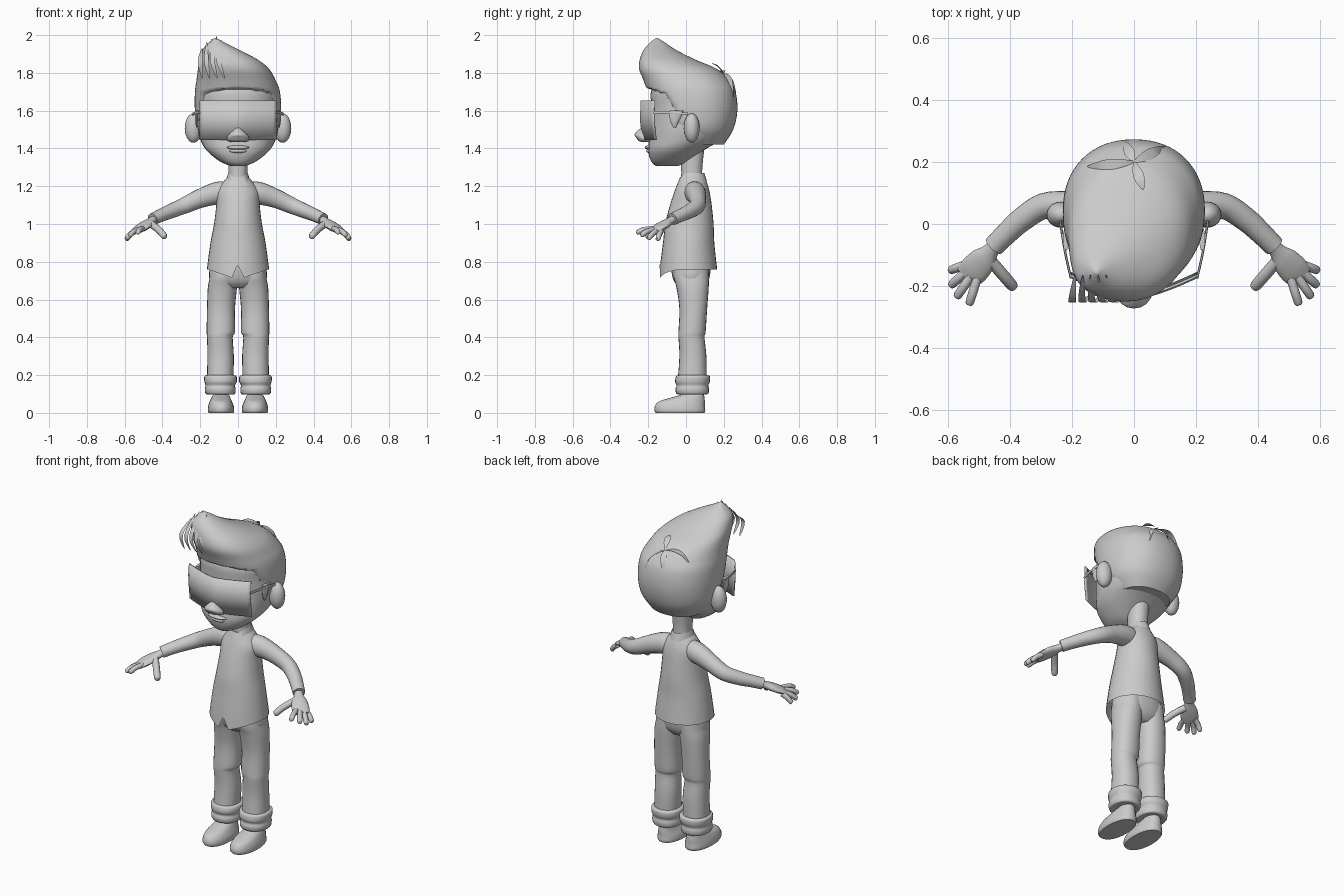
import bpy, bmesh, math
from mathutils import Vector
from mathutils.bvhtree import BVHTree

if "Cube" in bpy.data.objects:
    bpy.data.objects.remove(bpy.data.objects["Cube"])

GREY = bpy.data.materials.new("plain_grey")
GREY.diffuse_color = (0.6, 0.6, 0.6, 1)
GREY.use_nodes = True
GREY.node_tree.nodes["Principled BSDF"].inputs["Base Color"].default_value = GREY.diffuse_color


def finish(name, bm, angle=50):
    bmesh.ops.recalc_face_normals(bm, faces=bm.faces)
    me = bpy.data.meshes.new(name)
    bm.to_mesh(me)
    bm.free()
    ob = bpy.data.objects.new(name, me)
    bpy.context.collection.objects.link(ob)
    me.materials.append(GREY)
    bpy.ops.object.select_all(action='DESELECT')
    bpy.context.view_layer.objects.active = ob
    ob.select_set(True)
    bpy.ops.object.shade_smooth_by_angle(angle=math.radians(angle))
    return ob


def spline(rows, steps):
    """Catmull-Rom interpolation of rows of numbers."""
    rows = [Vector(r) for r in rows]
    out = []
    for i in range(len(rows) - 1):
        a, b, c, d = rows[max(i - 1, 0)], rows[i], rows[i + 1], rows[min(i + 2, len(rows) - 1)]
        for k in range(steps):
            t = k / steps
            out.append(0.5 * (2 * b + (c - a) * t + (2 * a - 5 * b + 4 * c - d) * t * t
                              + (3 * b - a - 3 * c + d) * t ** 3))
    return out + [rows[-1]]


def skin(rings, caps=(True, True)):
    bm = bmesh.new()
    vs = [[bm.verts.new(p) for p in r] for r in rings]
    n = len(vs[0])
    for a, b in zip(vs, vs[1:]):
        for i in range(n):
            bm.faces.new((a[i], a[(i + 1) % n], b[(i + 1) % n], b[i]))
    if caps[0]:
        bm.faces.new(vs[0])
    if caps[1]:
        bm.faces.new(vs[-1])
    return bm


def stack(rows, s=1, n=32, steps=4, power=2.2):
    """Level oval rings from rows of z, x0, x1, y0, y1; s=-1 mirrors."""
    rings = []
    for z, x0, x1, y0, y1 in spline(rows, steps):
        ring = []
        for i in range(n):
            a = math.tau * i / n
            c, d = math.sin(a), -math.cos(a)
            c = math.copysign(abs(c) ** (2 / power), c)
            d = math.copysign(abs(d) ** (2 / power), d)
            ring.append(Vector((s * ((x0 + x1) + (x1 - x0) * c) / 2, ((y0 + y1) + (y1 - y0) * d) / 2, z)))
        rings.append(ring)
    return rings


def sym(rows):
    return [(z, -x, x, y0, y1) for z, x, y0, y1 in rows]


def tube(name, rows, s=1, n=12, steps=4):
    """Tube along rows of x, y, z, half width, half height."""
    pts = spline(rows, steps)
    rings = []
    for i, p in enumerate(pts):
        a, b = pts[max(i - 1, 0)], pts[min(i + 1, len(pts) - 1)]
        t = Vector(b[:3]) - Vector(a[:3])
        side = t.cross(Vector((0, 0, 1))).normalized()
        up = side.cross(t).normalized()
        ring = []
        for k in range(n):
            w = math.tau * k / n
            q = Vector(p[:3]) + side * math.cos(w) * p[3] + up * math.sin(w) * p[4]
            ring.append(Vector((q.x * s, q.y, q.z)))
        rings.append(ring)
    return finish(name, skin(rings))


def ball(name, loc, size):
    bm = bmesh.new()
    bmesh.ops.create_uvsphere(bm, u_segments=20, v_segments=12, radius=1)
    for v in bm.verts:
        v.co = Vector(loc) + Vector(v.co[i] * size[i] for i in range(3))
    return finish(name, bm)


# Head and neck
finish("head", skin(stack(sym([
    (1.308, .04, -.16, -.04), (1.325, .085, -.18, 0), (1.36, .135, -.195, .05), (1.40, .175, -.2, .11),
    (1.45, .2, -.195, .19), (1.52, .215, -.19, .24), (1.62, .215, -.185, .25), (1.72, .2, -.18, .2),
    (1.80, .1, -.1, .1)]))))
finish("neck", skin(stack(sym([(1.18, .055, -.03, .1), (1.27, .05, -.025, .085), (1.42, .055, -.03, .1)]))))
finish("nose", skin(stack(sym([
    (1.433, .03, -.23, -.17), (1.44, .055, -.25, -.17), (1.458, .06, -.264, -.17), (1.475, .048, -.272, -.17),
    (1.50, .025, -.25, -.17), (1.53, .01, -.21, -.17)]), n=16)))
ball("upper_lip", (0, -.192, 1.405), (.06, .026, .012))
ball("lower_lip", (0, -.186, 1.387), (.05, .024, .013))

# Hair with swept quiff; tucks under the scalp in front of the hairline
hair = stack([
    (1.42, -.15, .15, -.05, .20), (1.50, -.212, .212, -.15, .25), (1.60, -.228, .228, -.185, .272),
    (1.70, -.228, .222, -.205, .262), (1.76, -.22, .20, -.225, .228), (1.82, -.212, .165, -.248, .165),
    (1.87, -.205, .105, -.245, .05), (1.92, -.19, .01, -.225, -.05), (1.96, -.155, -.07, -.19, -.11),
    (1.985, -.125, -.115, -.16, -.15)], n=64, steps=7)


def hairline(z):
    line = [(1.40, .08), (1.48, .02), (1.52, -.06), (1.62, -.085), (1.69, -.13), (1.73, -.26)]
    for (z0, y0), (z1, y1) in zip(line, line[1:]):
        if z <= z1:
            return y0 + (y1 - y0) * (z - z0) / (z1 - z0)
    return -1


for ring in hair:
    mid = sum(ring, Vector()) / len(ring)
    for p in ring:
        t = min(1, max(0, (p.y - hairline(p.z)) / .02))
        p.xy = mid.xy + (p.xy - mid.xy) * (.88 + .12 * t)
hair_bm = skin(hair)
tree = BVHTree.FromBMesh(hair_bm)
finish("hair", hair_bm)


def lock(name, points, width, side):
    """Thin pointed blade of hair."""
    pts = spline(points, 4)
    bm = bmesh.new()
    rows = []
    for i, p in enumerate(pts):
        w = width * math.sin(math.pi * (.03 + .94 * i / (len(pts) - 1)))
        rows.append([bm.verts.new(p + side * k * w) for k in (-1, 1)])
    for a, b in zip(rows, rows[1:]):
        bm.faces.new((a[0], a[1], b[1], b[0]))
    finish(name, bm)


# Crown tuft of four leaf shaped locks lying on the hair
for i, (x, y) in enumerate([(-.15, .185), (.1, .25), (.03, .11), (-.03, .265)]):
    pts = []
    for k in range(5):
        px, py = x * k / 4, .2 + (y - .2) * k / 4
        hit = tree.ray_cast(Vector((px, py, 3)), Vector((0, 0, -1)))[0]
        pts.append(Vector((px, py, (hit.z if hit else 1.7) + .008 + .012 * math.sin(math.pi * k / 4))))
    d = Vector((x, y - .2, 0)).normalized()
    lock(f"crown_lock_{i}", pts, .017, Vector((-d.y, d.x, 0)))

# Upright locks on the front of the quiff
for i, (x, z) in enumerate([(-.19, 1.93), (-.165, 1.965), (-.14, 1.98), (-.115, 1.995), (-.09, 1.975)]):
    x0 = -.19 + i * .04
    lock(f"quiff_lock_{i}", [(x0, -.232, 1.77), ((x + x0) / 2 - .01, -.25, 1.86), (x, -.165, z)],
         .012, Vector((1, 0, 0)))

# Wraparound visor
bm = bmesh.new()
rows = []
for k in range(-10, 11):
    x = .0205 * k
    y = -.24 + .07 * abs(k / 10) ** 1.4
    rows.append([bm.verts.new((x, y + dy, z)) for z, dy in ((1.445, .008), (1.55, -.004), (1.655, 0))])
for a, b in zip(rows, rows[1:]):
    for j in (0, 1):
        bm.faces.new((a[j], b[j], b[j + 1], a[j + 1]))
visor = finish("visor", bm)
mod = visor.modifiers.new("thickness", 'SOLIDIFY')
mod.thickness = .008

# Pelvis under the shirt
finish("hips", skin(stack(sym([(.66, .09, -.03, .09), (.70, .148, -.065, .12), (.78, .148, -.08, .13),
                               (.88, .12, -.07, .11)]))))

# Shirt with a notched front hem
shirt = stack(sym([(.76, .165, -.14, .165), (.9, .146, -.122, .15), (1.0, .127, -.11, .146),
                   (1.1, .115, -.085, .136), (1.17, .112, -.062, .125), (1.215, .085, -.045, .112),
                   (1.25, .052, -.03, .095)]), steps=5, power=2)
for p in shirt[0]:
    if p.y < 0:
        p.z = .79 if abs(p.x) < .01 else .715 + .045 * min(1, (abs(p.x) - .03) / .13)
for r, f in ((1, .5), (2, .15)):
    for p, q in zip(shirt[r], shirt[0]):
        if p.y < 0 and abs(p.x) > .01:
            p.z += (q.z - .76) * f
finish("shirt", skin(shirt, (False, True)))

for s, label in ((1, "left"), (-1, "right")):
    # Collar half with a point at the front
    bm = bmesh.new()
    rows = []
    for k in range(13):
        a = math.pi * k / 12
        dx, dy = math.sin(a), -math.cos(a)
        point = max(0, 1 - k / 4)
        rows.append([bm.verts.new((s * (r * dx + point * off), .033 + (r + .012) * dy, z)) for r, z, off in
                     ((.052, 1.27 - .03 * point, .006), (.066, 1.225 - .025 * point, .03))])
    for a, b in zip(rows, rows[1:]):
        bm.faces.new((a[0], b[0], b[1], a[1]))
    finish(f"{label}_collar", bm)

    # Ear and visor temple
    ball(f"{label}_ear", (s * .236, .03, 1.508), (.046, .042, .078))
    tube(f"{label}_temple", [(.203, -.175, 1.59, .004, .008), (.222, -.09, 1.59, .004, .008),
                             (.238, .01, 1.582, .004, .008)], s, n=6)
    finish(f"{label}_sideburn", skin(stack([(1.51, .215, .221, -.065, -.055), (1.55, .212, .228, -.085, -.035),
                                            (1.6, .21, .229, -.085, -.01)], s, n=10)))

    # Sleeve and cuff
    tube(f"{label}_sleeve", [(.05, .04, 1.165, .055, .058), (.11, .05, 1.163, .055, .06),
                             (.2, .06, 1.135, .046, .05), (.29, .058, 1.095, .042, .043),
                             (.36, .015, 1.066, .039, .038), (.41, -.03, 1.045, .036, .034),
                             (.452, -.072, 1.025, .034, .032)], s, n=20)
    # Hand
    tube(f"{label}_palm", [(.43, -.05, 1.035, .024, .022), (.46, -.085, 1.015, .026, .02),
                           (.485, -.115, .998, .043, .021), (.515, -.148, .978, .048, .018),
                           (.537, -.172, .962, .042, .012)], s, n=16)
    fingers = [("index", (.505, -.175, .975), (.532, -.262, .955)), ("middle", (.527, -.17, .97), (.573, -.238, .94)),
               ("ring", (.54, -.152, .965), (.592, -.2, .922)), ("little", (.54, -.13, .965), (.594, -.15, .917)),
               ("thumb", (.46, -.12, 1.0), (.384, -.208, .93))]
    for name, a, b in fingers:
        a, b = Vector(a), Vector(b)
        m, e = a.lerp(b, .55) + Vector((0, 0, .006)), a.lerp(b, .92)
        r = .019 if name == "thumb" else .0145
        tube(f"{label}_{name}_finger", [(*a, r, r), (*m, r, r), (*e, r * .9, r * .9), (*b, r * .4, r * .4)], s, n=10)

    # Trouser leg, rolled cuff, ankle and shoe
    finish(f"{label}_trouser_leg", skin(stack([
        (.16, .025, .165, -.045, .11), (.3, .022, .162, -.035, .108), (.4, .028, .164, -.04, .098),
        (.43, .016, .166, -.04, .104), (.55, .016, .164, -.035, .112), (.66, .006, .16, -.05, .12),
        (.72, .002, .15, -.065, .122), (.78, .005, .145, -.06, .12)], s, n=24)))
    finish(f"{label}_trouser_cuff", skin(stack([
        (.10, .03, .15, -.03, .095), (.1, .016, .17, -.05, .117), (.125, .012, .176, -.056, .122),
        (.145, .016, .172, -.05, .118), (.165, .006, .178, -.058, .126), (.195, .008, .178, -.052, .126),
        (.2, .03, .16, -.035, .105)], s, n=24, steps=3)))
    finish(f"{label}_ankle", skin(stack([(.05, .05, .13, -.01, .085), (.15, .05, .13, -.01, .085)], s, n=16)))
    finish(f"{label}_shoe", skin(stack([
        (0, .024, .155, -.16, .098), (.012, .02, .16, -.167, .102), (.035, .022, .158, -.165, .1),
        (.06, .032, .15, -.145, .1), (.078, .04, .142, -.09, .098), (.092, .046, .134, -.04, .096),
        (.102, .055, .125, -.015, .09)], s, n=24)))
